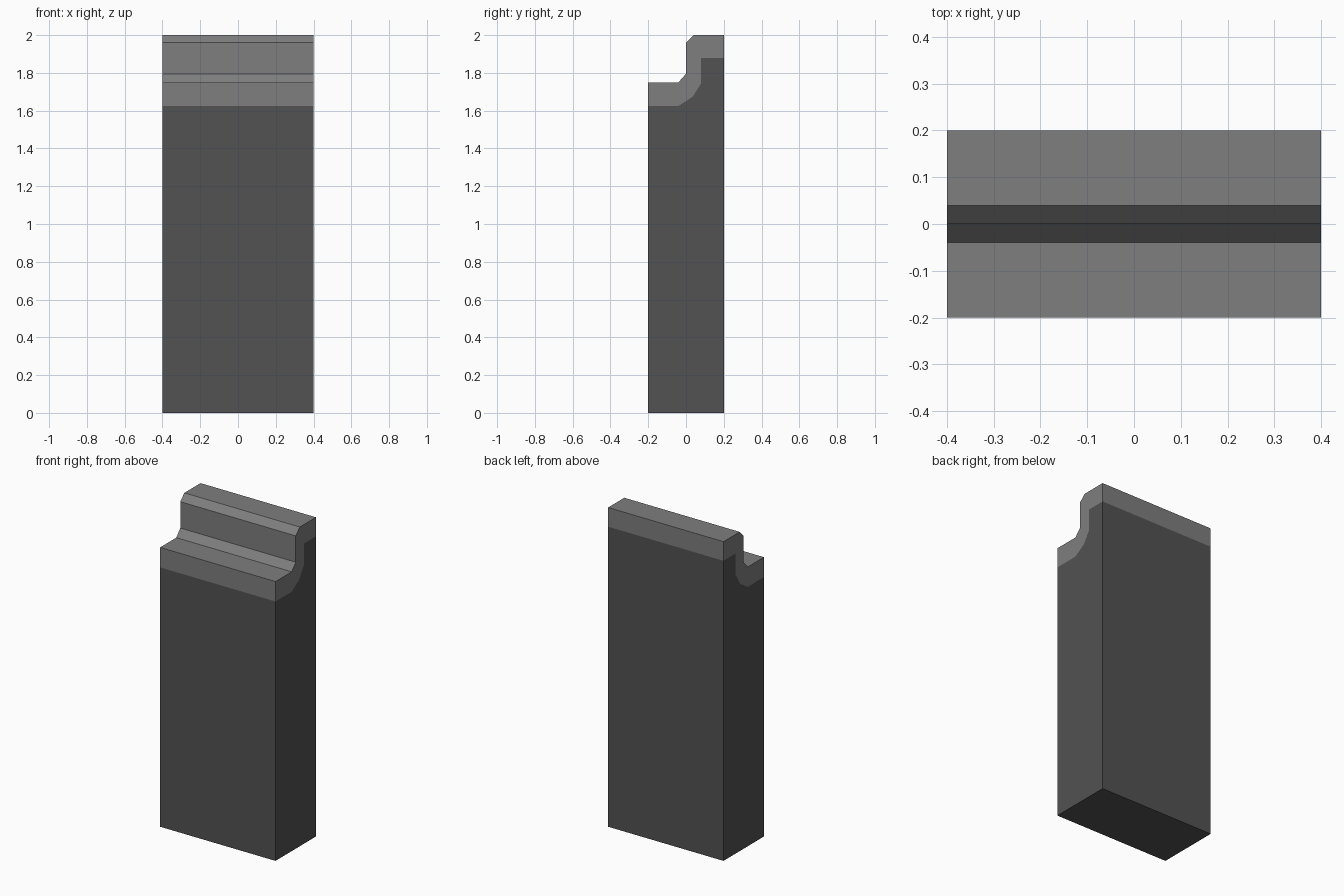
import bpy, bmesh

if "Cube" in bpy.data.objects:
    bpy.data.objects.remove(bpy.data.objects["Cube"])

HALF_WIDTH = 0.4


def grey(name, v):
    m = bpy.data.materials.new(name)
    m.diffuse_color = (v, v, v, 1)
    m.use_nodes = True
    m.node_tree.nodes["Principled BSDF"].inputs["Base Color"].default_value = m.diffuse_color
    return m


def extrude_profile(name, profile, mat):
    """Extrude a (y, z) outline across the full width in x."""
    bm = bmesh.new()
    face = bm.faces.new([bm.verts.new((-HALF_WIDTH, y, z)) for y, z in profile])
    out = bmesh.ops.extrude_face_region(bm, geom=[face], use_keep_orig=True)
    verts = [g for g in out["geom"] if isinstance(g, bmesh.types.BMVert)]
    bmesh.ops.translate(bm, verts=verts, vec=(2 * HALF_WIDTH, 0, 0))
    bmesh.ops.recalc_face_normals(bm, faces=bm.faces)
    me = bpy.data.meshes.new(name)
    bm.to_mesh(me)
    bm.free()
    me.materials.append(mat)
    ob = bpy.data.objects.new(name, me)
    bpy.context.collection.objects.link(ob)
    return ob


# Stepped seam between the wall and its trim, front to back
seam = [(-0.2, 1.625), (-0.04, 1.625), (0.035, 1.673),
        (0.08, 1.745), (0.08, 1.88), (0.2, 1.88)]
# Chamfered top outline of the trim, front to back
top = [(-0.2, 1.75), (-0.04, 1.75), (0, 1.795),
       (0, 1.96), (0.04, 2.0), (0.2, 2.0)]

# Tall dark wall block
extrude_profile("wall_body", [(0.2, 0), (-0.2, 0)] + seam, grey("dark_grey", 0.085))
# Lighter stepped trim on top
extrude_profile("top_trim", seam + top[::-1], grey("light_grey", 0.21))
